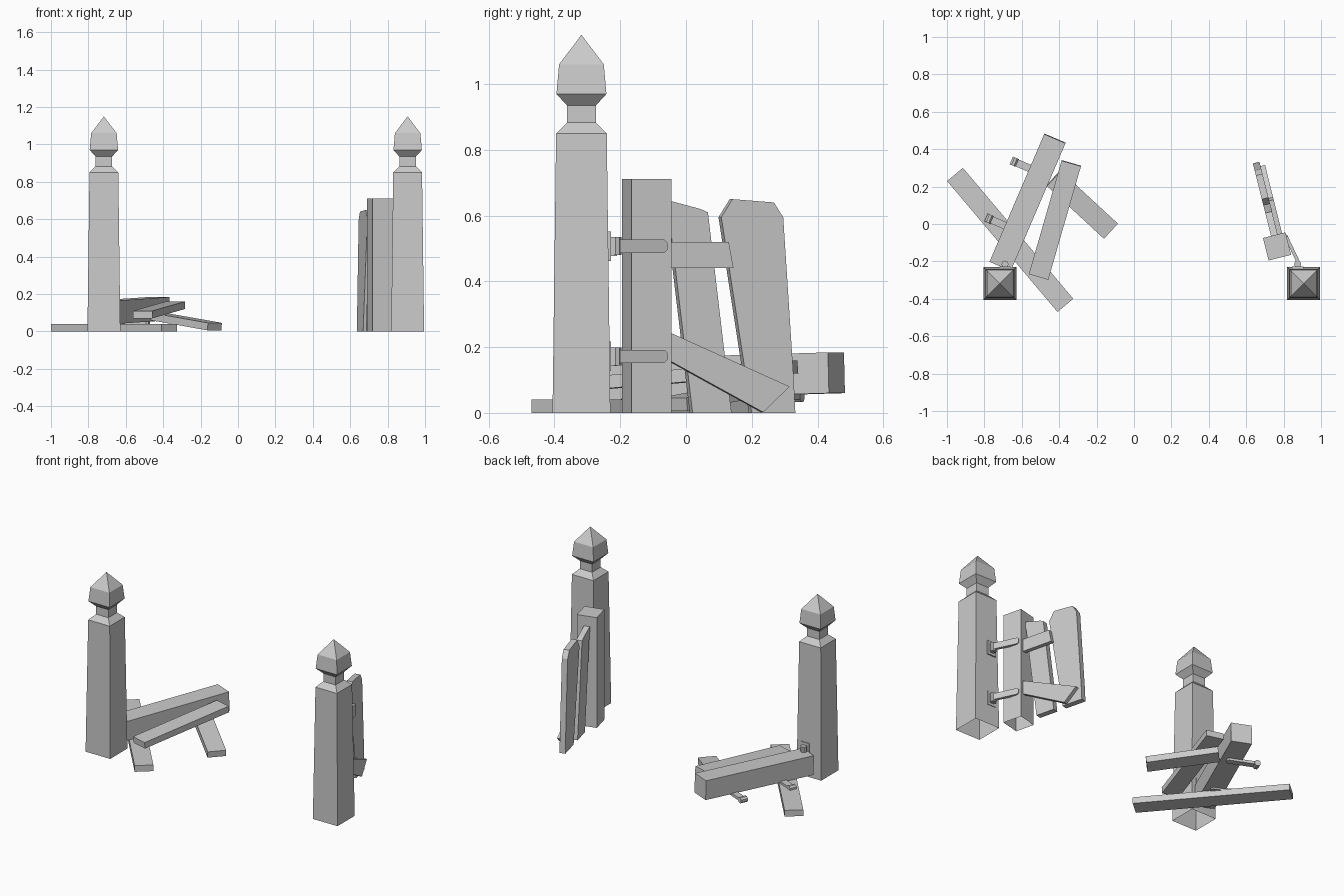
import bpy
import bmesh
from math import radians
from mathutils import Matrix, Vector

cube = bpy.data.objects.get("Cube")
if cube:
    bpy.data.objects.remove(cube)

grey = bpy.data.materials.new("weathered grey")
grey.use_nodes = True
COLOUR = (0.6, 0.6, 0.6, 1)
grey.diffuse_color = COLOUR
grey.node_tree.nodes["Principled BSDF"].inputs["Base Color"].default_value = COLOUR


def finish(name, bm, matrix=Matrix()):
    bmesh.ops.recalc_face_normals(bm, faces=bm.faces)
    bm.transform(matrix)
    mesh = bpy.data.meshes.new(name)
    bm.to_mesh(mesh)
    bm.free()
    mesh.materials.append(grey)
    obj = bpy.data.objects.new(name, mesh)
    bpy.context.collection.objects.link(obj)
    return obj


def frame(origin, along, up=(0, 0, 1)):
    """Axes: x along the part, y sideways, z close to up."""
    x = Vector(along).normalized()
    y = Vector(up).cross(x).normalized()
    z = x.cross(y)
    m = Matrix((x, y, z)).transposed().to_4x4()
    m.translation = Vector(origin)
    return m


def plate(name, outline, thickness, matrix):
    """Outline in local x, z; thickness centred on local y."""
    bm = bmesh.new()
    face = bm.faces.new([bm.verts.new((x, -thickness / 2, z)) for x, z in outline])
    new = bmesh.ops.extrude_face_region(bm, geom=[face])["geom"]
    moved = [v for v in new if isinstance(v, bmesh.types.BMVert)]
    bmesh.ops.translate(bm, verts=moved, vec=(0, thickness, 0))
    return finish(name, bm, matrix)


def beam(name, start, end, width, height):
    start, end = Vector(start), Vector(end)
    bm = bmesh.new()
    bmesh.ops.create_cube(bm, size=1)
    bmesh.ops.scale(bm, verts=bm.verts, vec=((end - start).length, width, height))
    return finish(name, bm, frame((start + end) / 2, end - start))


def pin(name, centre, axis, radius, length):
    bm = bmesh.new()
    bmesh.ops.create_cone(bm, cap_ends=True, segments=8, radius1=radius,
                          radius2=radius, depth=length)
    turn = Vector((0, 0, 1)).rotation_difference(Vector(axis)).to_matrix().to_4x4()
    return finish(name, bm, Matrix.Translation(centre) @ turn)


def strap(name, start, end, up):
    """Flat hinge strap with a clipped tip; its wide side follows up."""
    run = Vector(end) - Vector(start)
    n, h = run.length, 0.02
    outline = [(0, -h), (n - 0.01, -h), (n, -h / 2), (n, h / 2), (n - 0.01, h), (0, h)]
    return plate(name, outline, 0.018, frame(start, run, up))


# Posts: square rings stacked to a pointed finial, open underneath
POST = [(0, 0.088), (0.85, 0.077), (0.883, 0.044), (0.935, 0.044),
        (0.97, 0.076), (1.06, 0.068)]


def post(name, x, y):
    bm = bmesh.new()
    corners = [(-1, -1), (1, -1), (1, 1), (-1, 1)]
    rings = [[bm.verts.new((a * r, b * r, z)) for a, b in corners] for z, r in POST]
    for low, high in zip(rings, rings[1:]):
        for i in range(4):
            j = (i + 1) % 4
            bm.faces.new((low[i], low[j], high[j], high[i]))
    tip = bm.verts.new((0, 0, 1.15))
    for i in range(4):
        bm.faces.new((rings[-1][i], rings[-1][(i + 1) % 4], tip))
    finish(name, bm, Matrix.Translation((x, y, 0)))


def bracket(name, x, z):
    """Post plate with an arm and an upright pin."""
    beam(name + "_plate", (x - 0.03, -0.234, z), (x + 0.03, -0.234, z), 0.012, 0.09)
    beam(name + "_arm", (x, -0.235, z - 0.022), (x, -0.21, z - 0.022), 0.025, 0.015)
    pin(name + "_pin", (x, -0.215, z), (0, 0, 1), 0.019, 0.055)


post("right_post", -0.717, -0.318)
post("left_post", 0.907, -0.318)

# Standing gate half: local x runs along the gate, local y is its inner side
gate = Matrix.Translation((0.765, -0.12, 0)) @ Matrix.Rotation(radians(104), 4, "Z")
s = 0.062
stile = plate("standing_stile", [(-s, 0), (s, 0), (s, 0.712), (-s, 0.712)], 2 * s, gate)
bm = bmesh.new()
bm.from_mesh(stile.data)
bmesh.ops.delete(bm, geom=[f for f in bm.faces if f.normal.z < -0.9], context="FACES")
bm.to_mesh(stile.data)
bm.free()

plate("inner_picket", [(0.14, 0), (0.262, 0), (0.188, 0.61), (0.165, 0.62),
                       (0.05, 0.65), (0.066, 0.6)], 0.036, gate)
plate("outer_picket", [(0.325, 0), (0.462, 0), (0.457, 0.1), (0.424, 0.595),
                       (0.395, 0.64), (0.265, 0.65), (0.23, 0.595)], 0.036, gate)
front = gate @ Matrix.Translation((0, -0.03, 0))
plate("broken_upper_rail", [(0.05, 0.44), (0.262, 0.44), (0.247, 0.52), (0.05, 0.52)],
      0.026, front)
plate("fallen_lower_rail", [(0.05, 0.165), (0.355, 0.002), (0.438, 0.08), (0.05, 0.25)],
      0.026, front)

for label, z in (("lower", 0.172), ("upper", 0.507)):
    bracket(label + "_hinge", 0.875, z)
    strap(label + "_strap", (0.882, -0.212, z), (0.81, -0.06, z), (0, 0, 1))

# Collapsed gate half beside the other post
bracket("empty_hinge", -0.69, 0.172)
beam("ground_board", (-0.957, 0.265, 0.02), (-0.367, -0.435, 0.02), 0.11, 0.04)
beam("fallen_stile", (-0.715, -0.225, 0.102), (-0.4225, 0.4575, 0.122), 0.124, 0.124)
beam("leaning_rail", (-0.51, -0.282, 0.09), (-0.335, 0.325, 0.14), 0.108, 0.04)
beam("leaning_board", (-0.125, -0.037, 0.026), (-0.43, 0.245, 0.08), 0.11, 0.04)

# Straps still fixed to the fallen stile
along = Vector((0.394, 0.919, 0))
across = Vector((0.919, -0.394, 0))
for i, tip in enumerate((Vector((-0.64, 0.333, 0.05)), Vector((-0.775, 0.028, 0.045)))):
    strap(f"fallen_strap_{i + 1}", tip, tip + across * 0.18, along)
    pin(f"fallen_knuckle_{i + 1}", tip, along, 0.019, 0.045)
